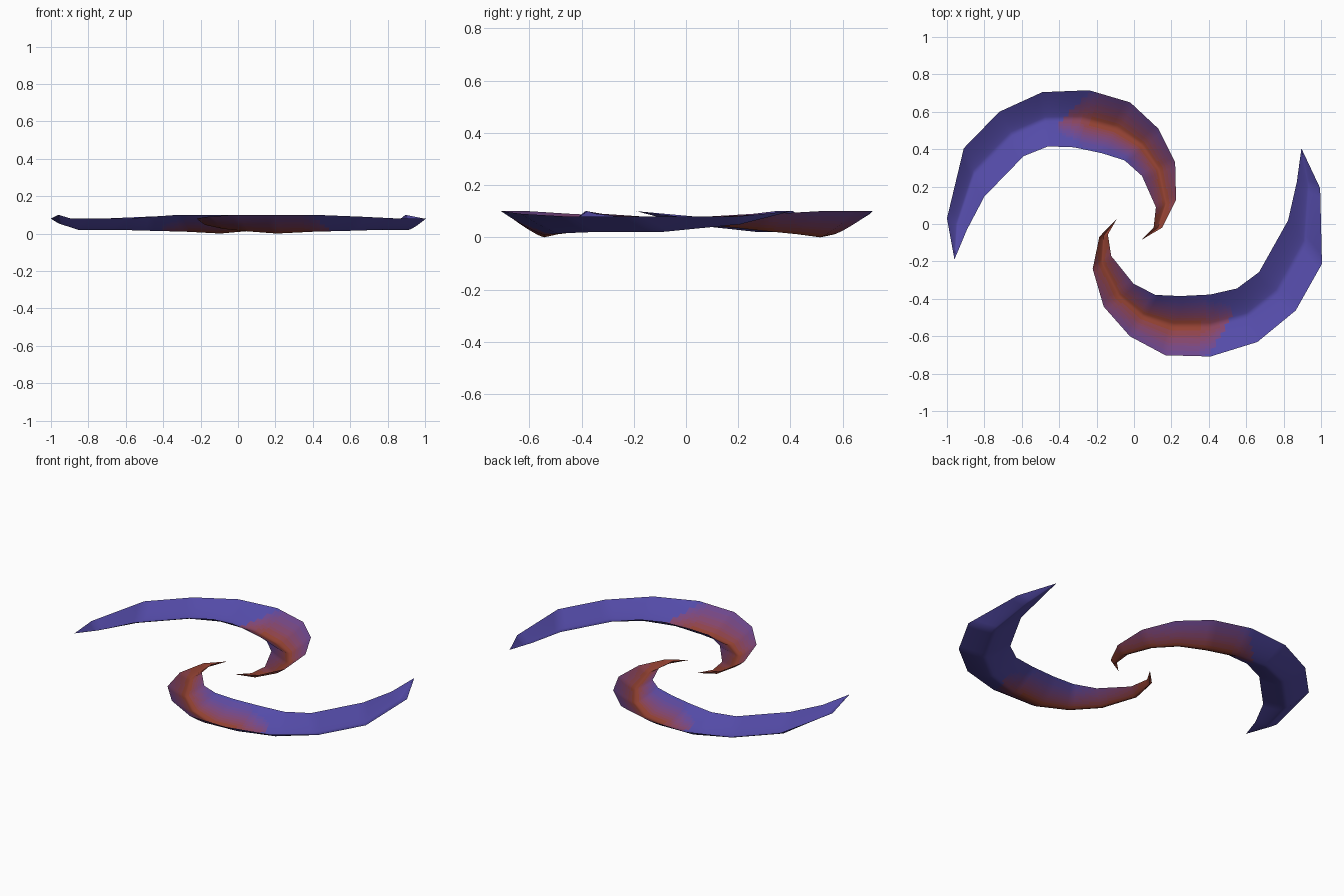
import bpy, bmesh, math
from mathutils import Vector, Matrix

cube = bpy.data.objects.get("Cube")
if cube:
    bpy.data.objects.remove(cube)


def make_material(name, color):
    mat = bpy.data.materials.new(name)
    mat.use_nodes = True
    mat.diffuse_color = (*color, 1)
    bsdf = mat.node_tree.nodes["Principled BSDF"]
    bsdf.inputs["Base Color"].default_value = (*color, 1)
    return mat


# Colours run from a warm core to cool outer ends
WARM = Vector((.3, .055, .033))
COOL = Vector((.088, .07, .39))
NAMES = ["rust red", "brick", "dusky rose", "mulberry", "plum",
         "purple", "violet", "blue violet", "deep violet", "indigo blue"]
LAST = len(NAMES) - 1
palette = [make_material(name, WARM.lerp(COOL, i / LAST)) for i, name in enumerate(NAMES)]

# Rails of one arm from the inner tip to the outer tip
OUTER = [(.04, -.085), (.15, -.02), (.225, .13), (.22, .33), (.13, .51), (-.02, .65),
         (-.24, .715), (-.49, .705), (-.72, .6), (-.91, .405), (-1, .03), (-.96, -.19)]
INNER = [(.04, -.085), (.105, -.02), (.117, .09), (.043, .257), (-.05, .34), (-.17, .378),
         (-.32, .41), (-.46, .415), (-.59, .363), (-.8, .147), (-.893, -.03), (-.96, -.19)]
RIM = [.08, .08, .08, .09, .1, .1, .1, .09, .08, .08, .08, .1]
FLOOR = [.08, .06, .045, .025, .012, 0, .01, .015, .02, .02, .05, .1]
STEPS = 8
ACROSS = 24


def sample(values, s):
    """Linear interpolation along a list of numbers or points."""
    i = min(int(s), len(values) - 2)
    f = s - i
    return values[i] * (1 - f) + values[i + 1] * f


def clamp(x):
    return max(0, min(1, x))


def color_level(s, t):
    """Warm along the middle, cooler to the rims, cool past a slanted edge."""
    if s > 6.6 - .6 * max(0, t + .15):
        return LAST
    spread = clamp((s - 1.4) / 2.6)
    side = .72 if t > 0 else 1
    rim = clamp((abs(t) - .12) / .8)
    return round(LAST * clamp(side * spread * rim + max(0, s - 5.7) * .5))


def build_arm(name, transform):
    outer = [Vector(p) for p in OUTER]
    inner = [Vector(p) for p in INNER]
    rows = (len(OUTER) - 1) * STEPS
    bm = bmesh.new()
    grid = []
    # Rounded trough section swept between the rails
    for r in range(rows + 1):
        s = r / STEPS
        a, b = sample(inner, s), sample(outer, s)
        low, high = sample(FLOOR, s), sample(RIM, s)
        row = []
        for c in range(ACROSS + 1):
            t = 2 * c / ACROSS - 1
            p = a.lerp(b, c / ACROSS)
            z = low + (high - low) * abs(t) ** 1.25
            row.append(bm.verts.new(transform @ Vector((p.x, p.y, z))))
        grid.append(row)
    for r in range(rows):
        for c in range(ACROSS):
            face = bm.faces.new((grid[r][c], grid[r][c + 1],
                                 grid[r + 1][c + 1], grid[r + 1][c]))
            face.smooth = True
            face.material_index = color_level((r + .5) / STEPS, 2 * (c + .5) / ACROSS - 1)
    # Close the pointed tips and face the hollow upwards
    bmesh.ops.remove_doubles(bm, verts=bm.verts, dist=.0002)
    bm.normal_update()
    if sum(f.normal.z for f in bm.faces) < 0:
        bmesh.ops.reverse_faces(bm, faces=bm.faces)
    mesh = bpy.data.meshes.new(name)
    bm.to_mesh(mesh)
    bm.free()
    for mat in palette:
        mesh.materials.append(mat)
    obj = bpy.data.objects.new(name, mesh)
    bpy.context.collection.objects.link(obj)
    return obj


# The second arm is the first turned past half a circle about its tip
turn = (Matrix.Translation((-.1, .02, 0))
        @ Matrix.Rotation(math.radians(194.9), 4, 'Z')
        @ Matrix.Diagonal((1.05, 1.05, 1, 1))
        @ Matrix.Translation((-.05, .08, 0)))
build_arm("back_spiral_arm", Matrix.Identity(4))
build_arm("front_spiral_arm", turn)
